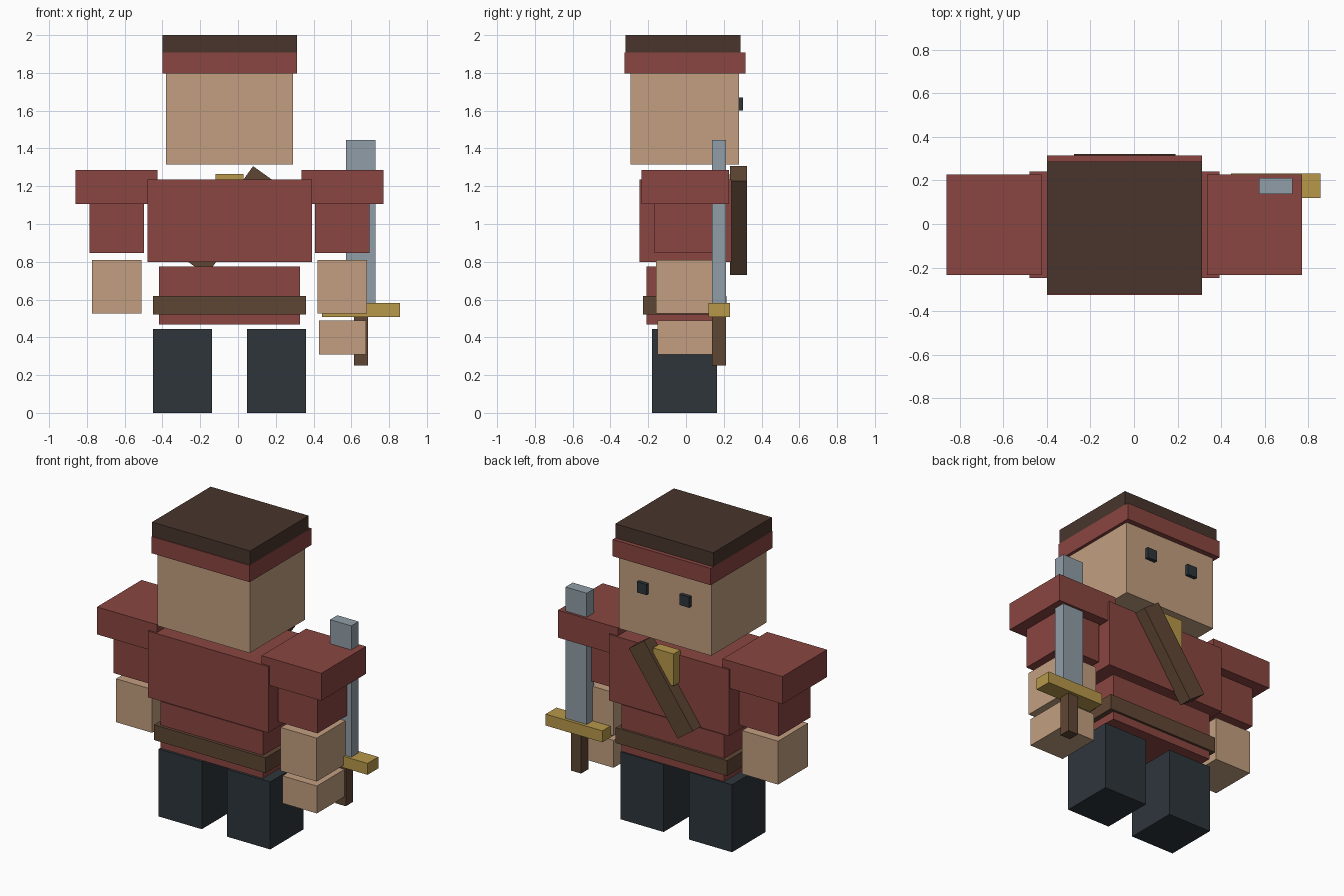
import bpy
import math

if "Cube" in bpy.data.objects:
    bpy.data.objects.remove(bpy.data.objects["Cube"])


def material(name, rgb):
    """Flat material from 0-255 sRGB values."""
    m = bpy.data.materials.new(name)
    lin = [((c / 255 + 0.055) / 1.055) ** 2.4 for c in rgb]
    m.diffuse_color = (*lin, 1)
    m.use_nodes = True
    m.node_tree.nodes["Principled BSDF"].inputs["Base Color"].default_value = m.diffuse_color
    return m


RED = material("red cloth", (138, 70, 65))
SKIN = material("skin", (194, 159, 128))
HAIR = material("dark brown hair", (72, 53, 44))
LEATHER = material("brown leather", (95, 70, 52))
NAVY = material("dark navy", (46, 53, 59))
STEEL = material("steel", (145, 158, 167))
GOLD = material("gold", (183, 152, 74))


def box(name, mat, x, y, z, tilt=0):
    """Box spanning the (low, high) ranges on each axis, tilted about y."""
    spans = (x, y, z)
    bpy.ops.mesh.primitive_cube_add(
        size=1, location=[(a + b) / 2 for a, b in spans], rotation=(0, tilt, 0))
    ob = bpy.context.object
    ob.name = name
    ob.scale = [b - a for a, b in spans]
    ob.data.materials.append(mat)
    return ob


MID = -0.045  # body centre line


def pair(name, mat, x, y, z):
    """Two boxes mirrored about the body centre line."""
    box(name + "_right", mat, (MID + x[0], MID + x[1]), y, z)
    box(name + "_left", mat, (MID - x[1], MID - x[0]), y, z)


# Head
box("head", SKIN, (-0.38, 0.292), (-0.295, 0.28), (1.315, 1.80))
box("headband", RED, (-0.40, 0.312), (-0.325, 0.315), (1.797, 1.907))
box("hair", HAIR, (-0.40, 0.312), (-0.32, 0.288), (1.907, 2.0))
pair("eye", NAVY, (0.12, 0.19), (0.27, 0.303), (1.60, 1.67))

# Torso
box("chest", RED, (-0.48, 0.393), (-0.247, 0.24), (0.80, 1.235))
box("waist", RED, (-0.417, 0.328), (-0.208, 0.20), (0.467, 0.775))
box("belt", LEATHER, (-0.45, 0.36), (-0.228, 0.215), (0.52, 0.62))
box("sash", LEATHER, (-0.1105, 0.0245), (0.232, 0.322), (0.712, 1.324),
    math.radians(35.5))
box("chest_badge", GOLD, (-0.12, 0.03), (0.23, 0.30), (1.055, 1.265))

# Legs and arms
pair("leg", NAVY, (0.092, 0.405), (-0.18, 0.165), (0, 0.443))
pair("shoulder", RED, (0.38, 0.815), (-0.235, 0.228), (1.107, 1.287))
pair("upper_arm", RED, (0.453, 0.74), (-0.168, 0.16), (0.847, 1.107))
pair("forearm", SKIN, (0.467, 0.729), (-0.16, 0.15), (0.525, 0.81))
box("hand", SKIN, (0.428, 0.678), (-0.15, 0.14), (0.31, 0.49))

# Sword
box("sword_blade", STEEL, (0.573, 0.727), (0.137, 0.212), (0.583, 1.445))
box("sword_guard", GOLD, (0.445, 0.857), (0.12, 0.232), (0.508, 0.583))
box("sword_grip", LEATHER, (0.613, 0.687), (0.137, 0.212), (0.25, 0.508))
